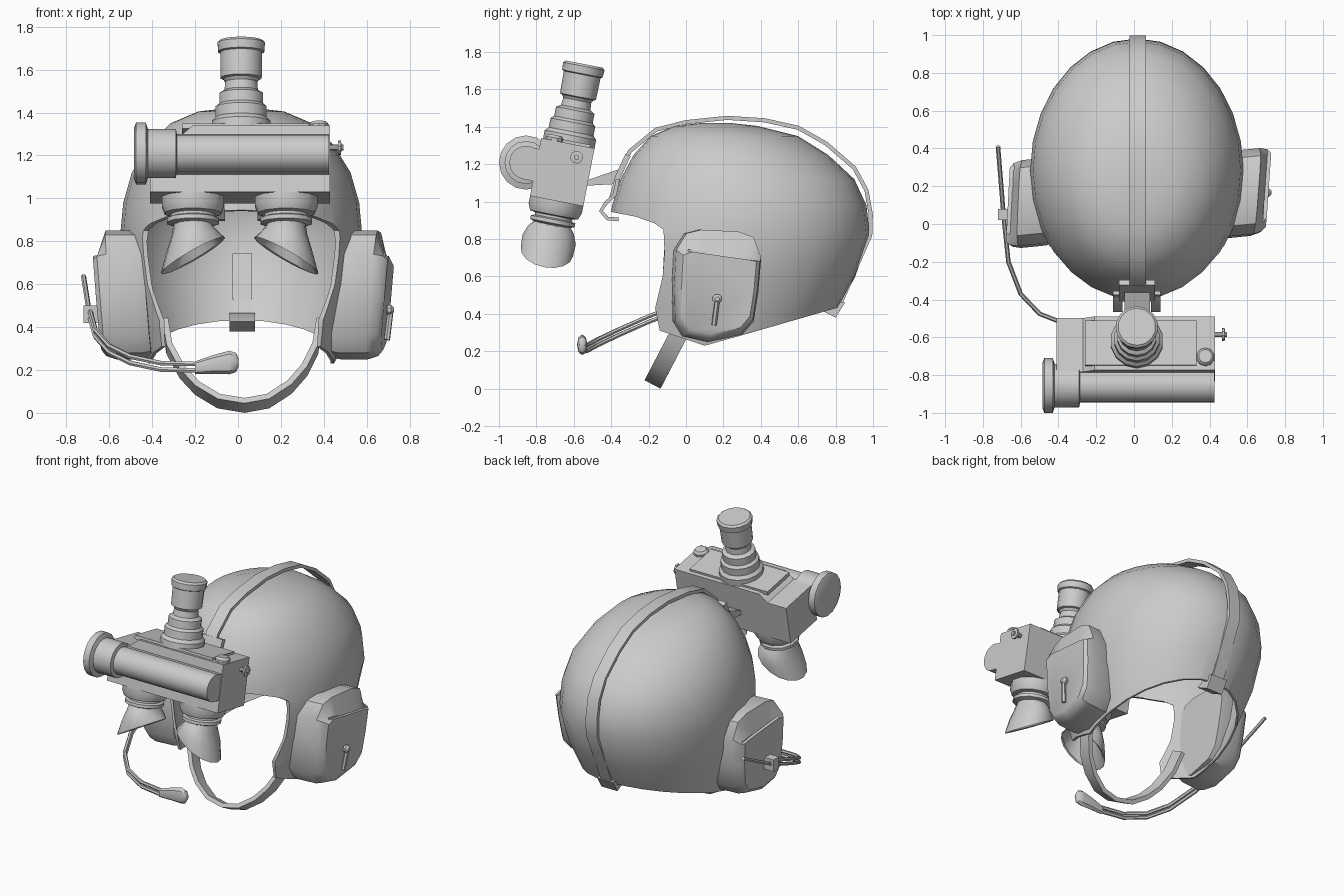
import bpy, bmesh
from math import sin, cos, pi, radians
from mathutils import Vector, Matrix

if "Cube" in bpy.data.objects:
    bpy.data.objects.remove(bpy.data.objects["Cube"])

CX = 0.015  # symmetry plane of the helmet


def loft(name, rings, m=Matrix()):
    """Skin a closed solid through rings of equal point count."""
    bm = bmesh.new()
    vs = [[bm.verts.new(m @ Vector(p)) for p in r] for r in rings]
    n = len(rings[0])
    for a, b in zip(vs, vs[1:]):
        for i in range(n):
            j = (i + 1) % n
            bm.faces.new((a[i], a[j], b[j], b[i]))
    bm.faces.new(vs[0])
    bm.faces.new(vs[-1])
    bmesh.ops.recalc_face_normals(bm, faces=bm.faces)
    me = bpy.data.meshes.new(name)
    bm.to_mesh(me)
    bm.free()
    ob = bpy.data.objects.new(name, me)
    bpy.context.collection.objects.link(ob)
    return ob


def prism(name, pts, x0, x1, m=Matrix()):
    """Extrude a (y, z) outline along x."""
    return loft(name, [[(x, y, z) for y, z in pts] for x in (x0, x1)], m)


def box(name, lo, hi, m=Matrix()):
    return prism(name, [(lo[1], lo[2]), (hi[1], lo[2]), (hi[1], hi[2]), (lo[1], hi[2])], lo[0], hi[0], m)


def lathe(name, prof, n, m=Matrix()):
    """Turn an (r, z) profile around local z."""
    return loft(name, [[(r * cos(2 * pi * (i + .5) / n), r * sin(2 * pi * (i + .5) / n), z)
                        for i in range(n)] for r, z in prof], m)


def tangents(pts):
    p = [Vector(q) for q in pts]
    return [(p[i], (p[min(i + 1, len(p) - 1)] - p[max(i - 1, 0)]).normalized()) for i in range(len(p))]


def ribbon(name, pts, width, thick):
    """Flat strap along a path, width given as a vector."""
    w, rings = Vector(width) / 2, []
    for p, t in tangents(pts):
        k = t.cross(w).normalized() * thick / 2
        rings.append([p - w - k, p + w - k, p + w + k, p - w + k])
    return loft(name, rings)


def tube(name, pts, r, n=6):
    rings = []
    for p, t in tangents(pts):
        a = t.cross(Vector((0, 0, 1))).normalized()
        b = a.cross(t)
        rings.append([p + (a * cos(2 * pi * i / n) + b * sin(2 * pi * i / n)) * r for i in range(n)])
    return loft(name, rings)


# Helmet shell: double-walled dome trimmed by its side outline
dome = [(1.42, .08, .24, .07), (1.405, -.06, .38, .2), (1.35, -.19, .60, .33), (1.25, -.28, .76, .43),
        (1.12, -.35, .90, .51), (.98, -.395, .965, .55), (.82, -.42, .982, .565), (.6, -.40, .905, .54),
        (.4, -.38, .80, .487), (.2, -.36, .70, .43)]


def oval(z, yf, yb, w, d=0):
    c, h = (yf + yb) / 2, (yb - yf) / 2
    return [(CX + (w - d) * sin(2 * pi * i / 28), c - (h - d) * cos(2 * pi * i / 28), z - d) for i in range(28)]


shell = loft("helmet_shell", [oval(*r) for r in dome] + [oval(*r, .02) for r in reversed(dome)])
cutter = prism("shell_cutter", [(-.7, .952), (-.40, .945), (-.27, .92), (-.17, .885), (-.12, .85), (-.115, .73),
                                (-.125, .6), (-.165, .43), (-.14, .31), (.1, .23), (.35, .30), (.8, .43),
                                (1.2, .5), (1.2, 1.6), (-.7, 1.6)], -1, 1)
cutter.hide_render = True
mod = shell.modifiers.new("trim", 'BOOLEAN')
mod.operation, mod.object, mod.solver = 'INTERSECT', cutter, 'EXACT'
dg = bpy.context.evaluated_depsgraph_get()
shell.data = bpy.data.meshes.new_from_object(shell.evaluated_get(dg))
shell.modifiers.clear()
bpy.data.objects.remove(cutter)

# Ear cups with sloped upper face and ledge
outline = [(-.06, .36), (-.01, .28), (.12, .25), (.30, .29), (.36, .36), (.385, .52), (.40, .70),
           (.36, .81), (.28, .84), (.08, .85), (-.0, .83), (-.055, .74), (-.065, .55)]
for side, s, dy, yaw, dx in (("right", 1, 0, .08, 0), ("left", -1, -.06, -.04, -.015)):
    def cup_ring(x, k, cut=False):
        out = []
        for y, z in outline:
            y, z = .17 + (y - .17) * k, .55 + (z - .55) * k
            if cut:
                z = min(z, .735 - .14 * y)
            out.append((CX + s * (x + dx + (z - .55) * .08 + (y - .17) * yaw), y + dy + (x - .6) * .1 * s, z))
        return out
    loft(side + "_ear_cup", [cup_ring(.45, .97), cup_ring(.49, 1), cup_ring(.62, 1), cup_ring(.665, .95, True),
                             cup_ring(.685, .86, True)])
    x0, x1 = sorted((CX + s * .58, CX + s * (.672 + dx)))
    prism(side + "_cup_ledge", [(.01 + dy, .745), (.01 + dy, .705), (.37 + dy, .65), (.37 + dy, .685)], x0, x1)

# Small lever on the right cup
tube("cup_lever", [(.695, .15, .34), (.712, .168, .48)], .014)
lathe("cup_lever_ball", [(.012, -.022), (.026, -.008), (.026, .008), (.012, .022)], 8,
      Matrix.Translation((.705, .167, .48)) @ Matrix.Rotation(pi / 2, 4, 'Y'))

# Microphone boom: two wires, clamp and mic
boom = [(-.72, .41, .65), (-.69, .04, .46), (-.665, -.2, .37), (-.60, -.37, .295), (-.5, -.475, .245),
        (-.36, -.53, .215), (-.17, -.555, .21)]
for k, d in enumerate((-.013, .017)):
    tube("mic_boom_%d" % k, [(x, y, z + d) for x, y, z in boom[k:]], .012)
box("boom_clamp", (-.72, .02, .42), (-.64, .08, .50))
loft("microphone", [[(x, -.555 + b * cos(pi * i / 4), z + a * sin(pi * i / 4)) for i in range(8)]
                    for x, z, a, b in ((-.2, .21, .03, .018), (-.12, .225, .043, .025),
                                       (-.04, .235, .055, .028), (-.01, .235, .045, .025), (.003, .235, .02, .015))])

# Chin strap
chin = [(-.34, .42), (-.32, .3), (-.26, .19), (-.19, .115), (-.09, .055), (.03, .035), (.14, .055), (.24, .12),
        (.31, .2), (.36, .3), (.38, .42)]
ribbon("chin_strap", [(x, -.175 + (z - .03) * .52, z) for x, z in chin], (0, .085, -.045), .028)

# Strap running over the crown and its rear clip
crown = [(-.38, 1.06), (-.36, 1.14), (-.30, 1.27), (-.16, 1.385), (.0, 1.425), (.22, 1.448), (.42, 1.435),
         (.6, 1.395), (.75, 1.31), (.9, 1.18), (.965, 1.06), (.988, .93), (.985, .82), (.91, .65), (.81, .42)]
ribbon("crown_strap", [(.02, y, z) for y, z in crown], (.085, 0, 0), .022)
prism("rear_clip", [(.71, .425), (.80, .38), (.85, .46), (.80, .465)], -.04, .08)
ribbon("inner_strap", [(.02, .92, .74), (.02, .855, .53)], (.09, 0, 0), .02)

# Front bracket: hooks under the brim, plate and arm
hook = [(-.36, .905), (-.42, .91), (-.455, .95), (-.43, .99), (-.38, 1.04), (-.365, 1.12)]
for side, x in (("left", -.085), ("right", .115)):
    ribbon(side + "_brim_hook", [(x, y, z) for y, z in hook], (.05, 0, 0), .02)
ribbon("bracket_plate", [(.015, -.395, 1.02), (.015, -.365, 1.13), (.015, -.31, 1.25)], (.19, 0, 0), .03)
prism("mount_arm", [(-.54, 1.085), (-.36, 1.095), (-.34, 1.18), (-.54, 1.11)], -.05, .085)

# Goggles: everything below lives in a tilted frame
G = Matrix.Translation((0, -.66, 1.165)) @ Matrix.Rotation(radians(-11), 4, 'X')
RY = Matrix.Rotation(pi / 2, 4, 'Y')
body = [(-.41, -.165), (.43, -.165), (.43, .15), (-.21, .15), (-.27, .10), (-.41, .10)]
loft("goggle_body", [[(x, y, z) for x, z in body] for y in (-.145, .145)], G)
box("body_top_plate", (-.26, -.12, .14), (.33, .12, .165), G)

# Side tube with end cap
lathe("side_tube", [(.12, -.485), (.145, -.475), (.145, -.43), (.115, -.42), (.115, -.29), (.09, -.285), (.09, .425)],
      16, G @ Matrix.Translation((0, -.2, .006)) @ RY)
box("tube_saddle", (-.285, -.2, -.084), (.425, -.13, .09), G)

# Top objective
lathe("objective", [(.14, .15), (.14, .195), (.122, .215), (.122, .265), (.105, .28), (.105, .33), (.08, .345),
                    (.076, .385), (.085, .40), (.098, .405), (.1, .525), (.11, .53), (.113, .57), (.10, .582)], 14,
      G @ Matrix.Translation((.015, .005, 0)))

# Eyepieces with slanted rubber cups
for side, x, s in (("left", -.21, -1), ("right", .225, 1)):
    E = G @ Matrix.Translation((x, 0, 0))
    lathe(side + "_eyepiece", [(.12, -.12), (.15, -.15), (.15, -.205), (.135, -.24), (.105, -.245), (.105, -.258),
                               (.125, -.265), (.125, -.285), (.095, -.295), (.085, -.33)], 12, E)

    def rim(rx, ry, z0, z1):
        out = []
        for i in range(16):
            c, d = cos(pi * i / 8), sin(pi * i / 8)
            out.append((s * rx * c, ry * d, (z0 + z1) / 2 + (z1 - z0) / 2 * c))
        return out
    loft(side + "_eye_cup", [rim(.09, .095, -.285, -.285), rim(.098, .125, -.305, -.34),
                             rim(.122, .145, -.33, -.42), rim(.15, .142, -.355, -.525),
                             rim(.138, .13, -.355, -.515), rim(.07, .08, -.31, -.34)], E)

# Knobs
lathe("side_knob", [(.014, .42), (.014, .465), (.034, .467), (.034, .48), (.014, .482), (.014, .492)], 10,
      G @ Matrix.Translation((0, .06, .085)) @ RY)
lathe("top_knob", [(.048, .09), (.048, .165), (.036, .18)], 10, G @ Matrix.Translation((.378, -.075, 0)))

# Shading
bpy.ops.object.select_all(action='SELECT')
bpy.context.view_layer.objects.active = shell
bpy.ops.object.shade_smooth_by_angle(angle=radians(35))
